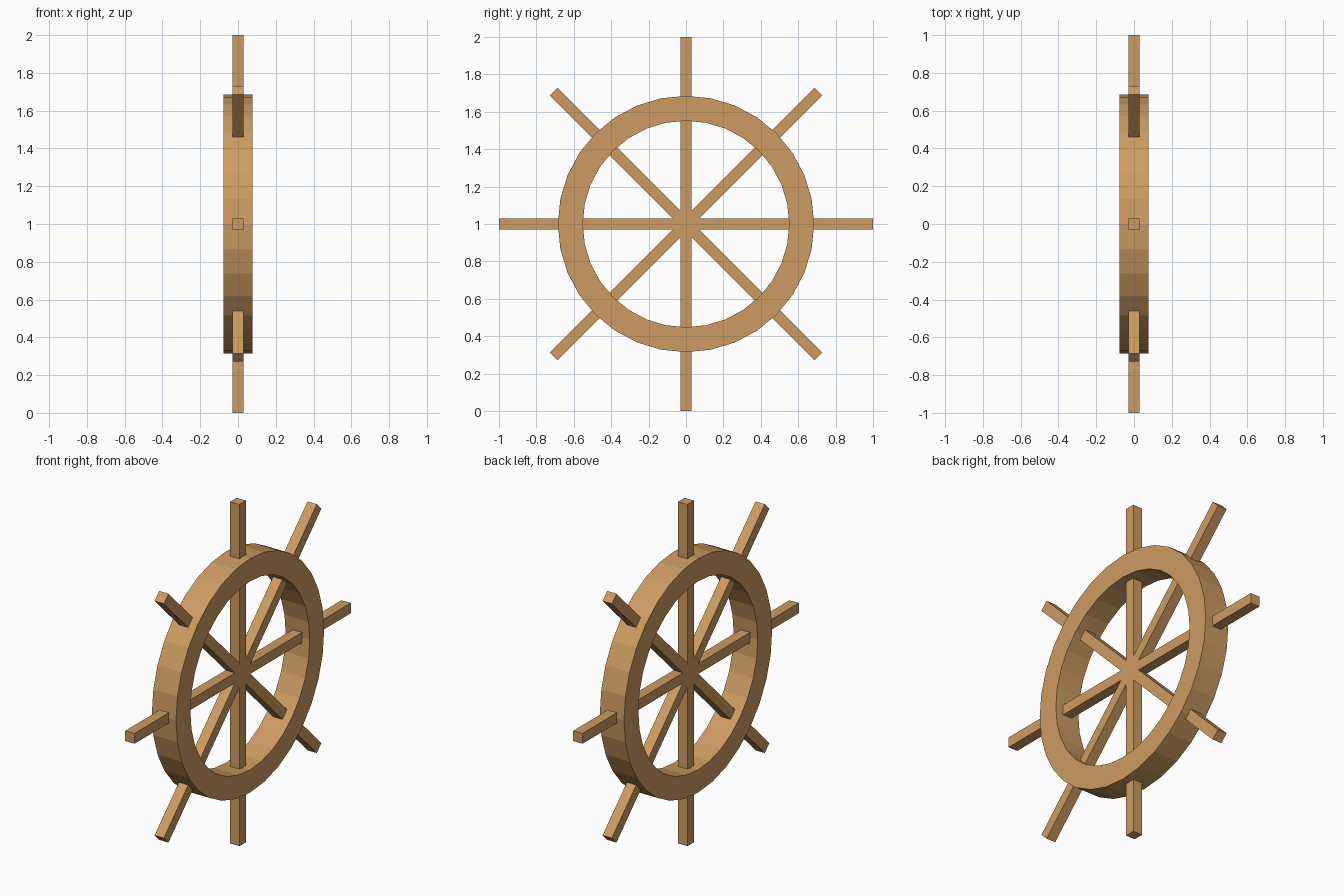
import bpy, bmesh
from math import sin, cos, pi

if "Cube" in bpy.data.objects:
    bpy.data.objects.remove(bpy.data.objects["Cube"])

wood = bpy.data.materials.new("wood")
wood.diffuse_color = (0.61, 0.33, 0.12, 1)
wood.use_nodes = True
wood.node_tree.nodes["Principled BSDF"].inputs["Base Color"].default_value = wood.diffuse_color


def add_object(name, bm):
    bmesh.ops.recalc_face_normals(bm, faces=bm.faces[:])
    mesh = bpy.data.meshes.new(name)
    bm.to_mesh(mesh)
    bm.free()
    mesh.materials.append(wood)
    obj = bpy.data.objects.new(name, mesh)
    bpy.context.collection.objects.link(obj)
    obj.location.z = 1
    return obj


# Rim: rectangular section swept round the x axis in 32 flat steps
SIDES = 32
section = [(-0.078, 0.685), (0.078, 0.685), (0.078, 0.552), (-0.078, 0.552)]
bm = bmesh.new()
loops = []
for i in range(SIDES):
    a = 2 * pi * i / SIDES
    loops.append([bm.verts.new((x, r * cos(a), r * sin(a))) for x, r in section])
for i in range(SIDES):
    p, q = loops[i], loops[(i + 1) % SIDES]
    for j in range(4):
        k = (j + 1) % 4
        bm.faces.new((p[j], p[k], q[k], q[j]))
add_object("rim", bm)

# Spokes: four full-length square bars crossing at the centre
for i in range(4):
    bm = bmesh.new()
    bmesh.ops.create_cube(bm, size=1)
    bmesh.ops.scale(bm, vec=(0.06, 0.06, 2), verts=bm.verts[:])
    spoke = add_object(f"spoke_{i + 1}", bm)
    spoke.rotation_euler.x = i * pi / 4
